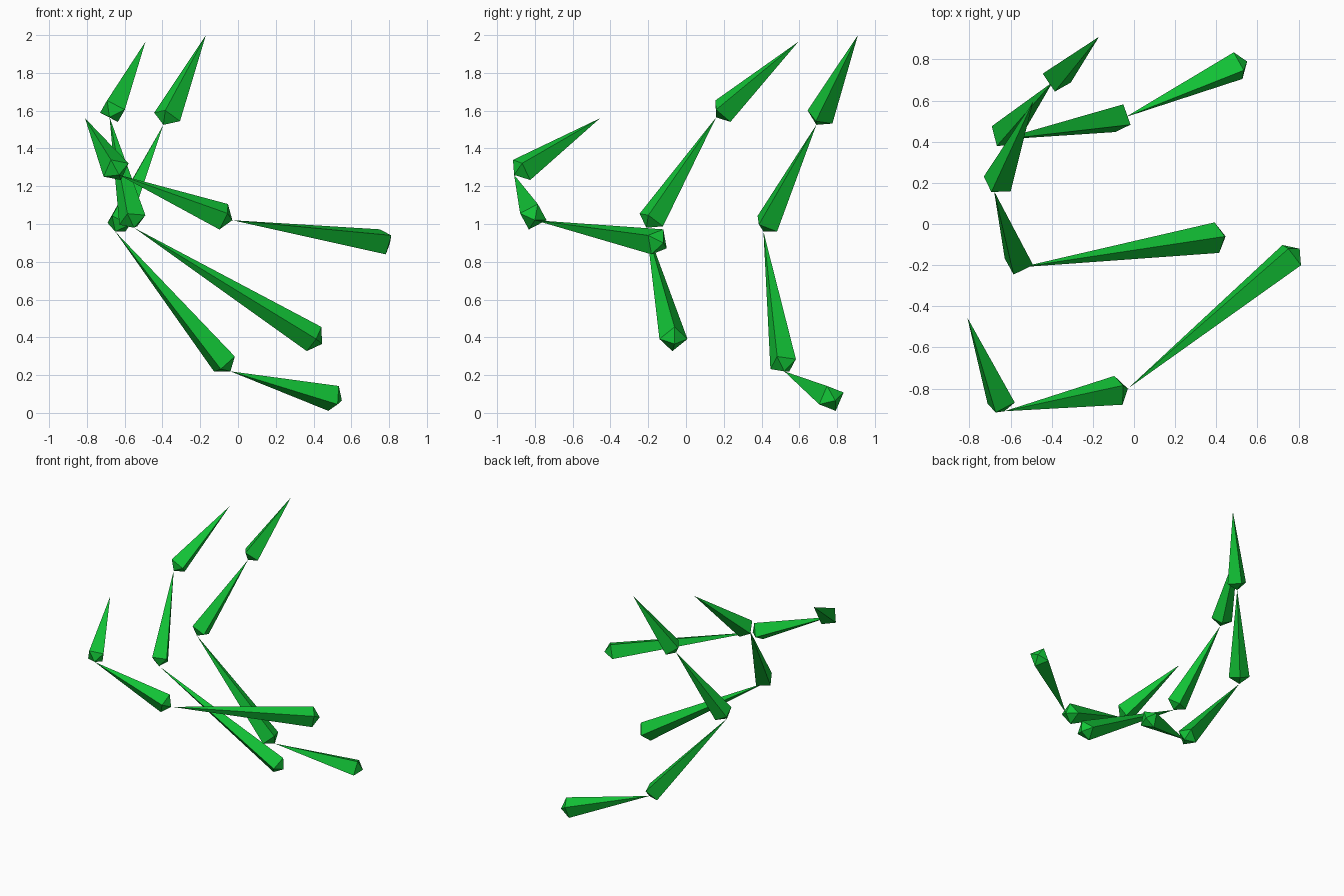
import bpy
import bmesh
from mathutils import Vector

default_cube = bpy.data.objects.get("Cube")
if default_cube:
    bpy.data.objects.remove(default_cube, do_unlink=True)

RING_RADIUS = 0.075   # half diagonal of the square ring
RING_OFFSET = 0.05    # distance from the blunt point to the ring

# Single flat green
green = bpy.data.materials.new("bone_green")
green.use_nodes = True
colour = (0.006, 0.55, 0.037, 1.0)
green.diffuse_color = colour
green.node_tree.nodes["Principled BSDF"].inputs["Base Color"].default_value = colour


def add_bone(name, head, tip, corner):
    """Stretched octahedron from head to tip; corner points at one ring vertex."""
    head, tip, corner = Vector(head), Vector(tip), Vector(corner)
    axis = (tip - head).normalized()
    side = (corner - axis * corner.dot(axis)).normalized()
    other = axis.cross(side)
    centre = head + axis * RING_OFFSET

    bm = bmesh.new()
    blunt = bm.verts.new(head)
    point = bm.verts.new(tip)
    ring = [bm.verts.new(centre + direction * RING_RADIUS)
            for direction in (side, other, -side, -other)]
    for i, vert in enumerate(ring):
        following = ring[(i + 1) % len(ring)]
        bm.faces.new((blunt, following, vert))
        bm.faces.new((point, vert, following))
    bmesh.ops.recalc_face_normals(bm, faces=bm.faces)

    mesh = bpy.data.meshes.new(name)
    bm.to_mesh(mesh)
    bm.free()
    mesh.materials.append(green)
    bpy.context.collection.objects.link(bpy.data.objects.new(name, mesh))


# Each chain: joints from root to tip, and one ring corner direction per bone
chains = {
    "back_chain": (
        [(0.55, 0.79, 0.065), (-0.04, 0.52, 0.22), (-0.65, 0.41, 0.96),
         (-0.395, 0.69, 1.525), (-0.17, 0.91, 2.0)],
        [(0.28, -0.23, 0.66), (0.57, -0.33, 0.42),
         (-0.6, 0.45, 0.05), (-0.65, 0.2, 0.2)],
    ),
    "middle_chain": (
        [(0.445, -0.06, 0.365), (-0.55, -0.21, 0.98),
         (-0.68, 0.16, 1.565), (-0.49, 0.595, 1.965)],
        [(0, 0, 1), (0.7, -0.16, 0.25), (0.66, -0.36, 0.08)],
    ),
    "front_chain": (
        [(0.805, -0.12, 0.9), (-0.03, -0.8, 1.02),
         (-0.63, -0.91, 1.26), (-0.81, -0.455, 1.56)],
        [(-0.15, 0.3, 0.63), (-0.2, 0.7, -0.18), (0.7, 0, 0.35)],
    ),
}

part_names = ("root_bone", "lower_bone", "upper_bone", "end_bone")
for chain_name, (joints, corners) in chains.items():
    for part, head, tip, corner in zip(part_names, joints, joints[1:], corners):
        add_bone(f"{chain_name}_{part}", head, tip, corner)
